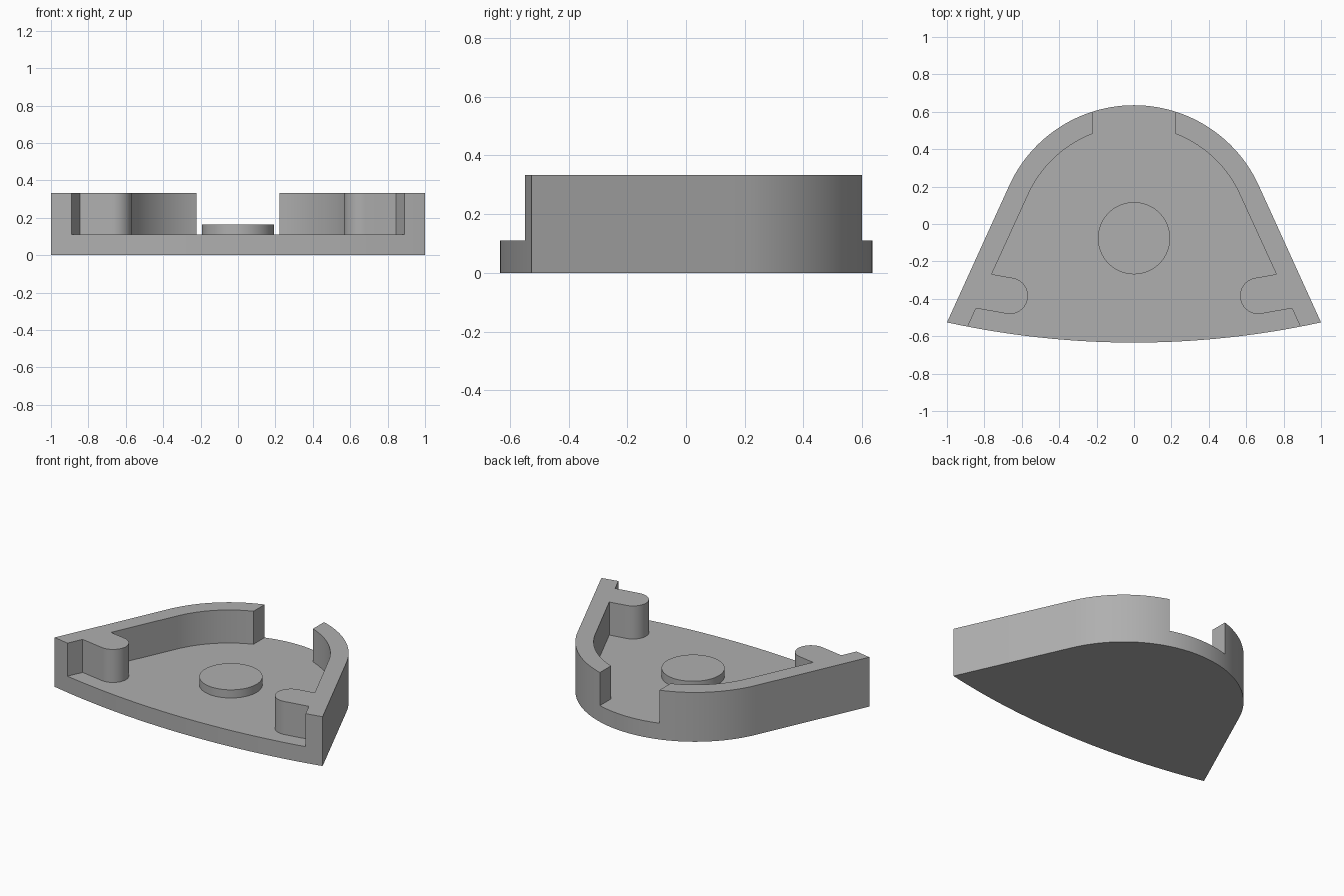
import bpy, bmesh
from math import sin, cos, radians, asin, pi
from mathutils import Vector
from mathutils.geometry import intersect_line_line_2d as _unused_check, intersect_line_line

old = bpy.data.objects.get("Cube")
if old:
    bpy.data.objects.remove(old, do_unlink=True)

# Main dimensions
FLOOR, TOP = 0.11, 0.333
CENTRE = Vector((0, -0.098))
RADIUS, WALL = 0.733, 0.112
NOTCH = 0.222
TILT = radians(24.6)
CORNER = Vector((1, -0.526))
FRONT_Y = -0.634

grey = bpy.data.materials.new("plain grey")
grey.use_nodes = True
colour = (0.43, 0.43, 0.43, 1)
grey.diffuse_color = colour
grey.node_tree.nodes["Principled BSDF"].inputs["Base Color"].default_value = colour


def arc(centre, r, start, end, steps):
    return [centre + r * Vector((cos(a), sin(a)))
            for a in (start + (end - start) * i / steps for i in range(steps + 1))]


def mirrored(half):
    """Close a right-hand outline with its mirror image, skipping points on the axis."""
    return half + [Vector((-p.x, p.y)) for p in reversed(half) if abs(p.x) > 1e-5]


def prism(name, outline, z0, z1):
    bm = bmesh.new()
    face = bm.faces.new([bm.verts.new((p.x, p.y, z0)) for p in outline])
    side = bmesh.ops.extrude_face_region(bm, geom=[face])
    verts = [g for g in side["geom"] if isinstance(g, bmesh.types.BMVert)]
    bmesh.ops.translate(bm, verts=verts, vec=(0, 0, z1 - z0))
    bmesh.ops.recalc_face_normals(bm, faces=bm.faces)
    mesh = bpy.data.meshes.new(name)
    bm.to_mesh(mesh)
    bm.free()
    mesh.materials.append(grey)
    obj = bpy.data.objects.new(name, mesh)
    bpy.context.collection.objects.link(obj)
    return obj


def meet(p, d, q, e):
    """Point where the line p + t*d crosses the line q + s*e."""
    w = q - p
    return p + d * ((w.x * e.y - w.y * e.x) / (d.x * e.y - d.y * e.x))


def activate(obj):
    bpy.ops.object.select_all(action='DESELECT')
    obj.select_set(True)
    bpy.context.view_layer.objects.active = obj


# Tray block: round back, straight flanks, shallow curved front
sagitta = CORNER.y - FRONT_Y
front_r = (1 + sagitta ** 2) / (2 * sagitta)
front_a = asin(1 / front_r)
front_c = Vector((0, FRONT_Y + front_r))
outline = arc(CENTRE, RADIUS, pi / 2, TILT, 28)
outline += arc(front_c, front_r, front_a - pi / 2, -pi / 2, 14)
tray = prism("tray", mirrored(outline), 0, TOP)

# Pocket cutter: open at the back notch and front, leaving a round-ended stub each side
inner_r = RADIUS - WALL
normal = Vector((cos(TILT), sin(TILT)))
along = Vector((sin(TILT), -cos(TILT)))
flank = CENTRE + inner_r * normal
stub_tilt = radians(10)
stub_dir = Vector((cos(stub_tilt), sin(stub_tilt)))
stub = arc(Vector((0.664, -0.384)), 0.097, stub_tilt + pi / 2, stub_tilt + 1.5 * pi, 20)

pocket = [Vector((NOTCH, 0.8))]
pocket += arc(CENTRE, inner_r, pi / 2 - asin(NOTCH / inner_r), TILT, 22)
pocket.append(meet(flank, along, stub[0], stub_dir))
pocket += stub
pocket.append(meet(flank, along, stub[-1], stub_dir))
pocket.append(meet(flank, along, Vector((0, -0.8)), Vector((1, 0))))
cutter = prism("pocket_cutter", mirrored(pocket), FLOOR, 0.5)
cutter.hide_render = True

activate(tray)
cut = tray.modifiers.new("pocket", 'BOOLEAN')
cut.operation, cut.solver, cut.object = 'DIFFERENCE', 'EXACT', cutter
bpy.ops.object.modifier_apply(modifier=cut.name)
bpy.data.objects.remove(cutter, do_unlink=True)

# Low round boss on the floor
boss = prism("round_boss", arc(Vector((0, -0.076)), 0.193, 0, 2 * pi, 64)[:-1], FLOOR - 0.01, 0.165)

for obj in (tray, boss):
    activate(obj)
    bpy.ops.object.shade_smooth_by_angle(angle=radians(30))
